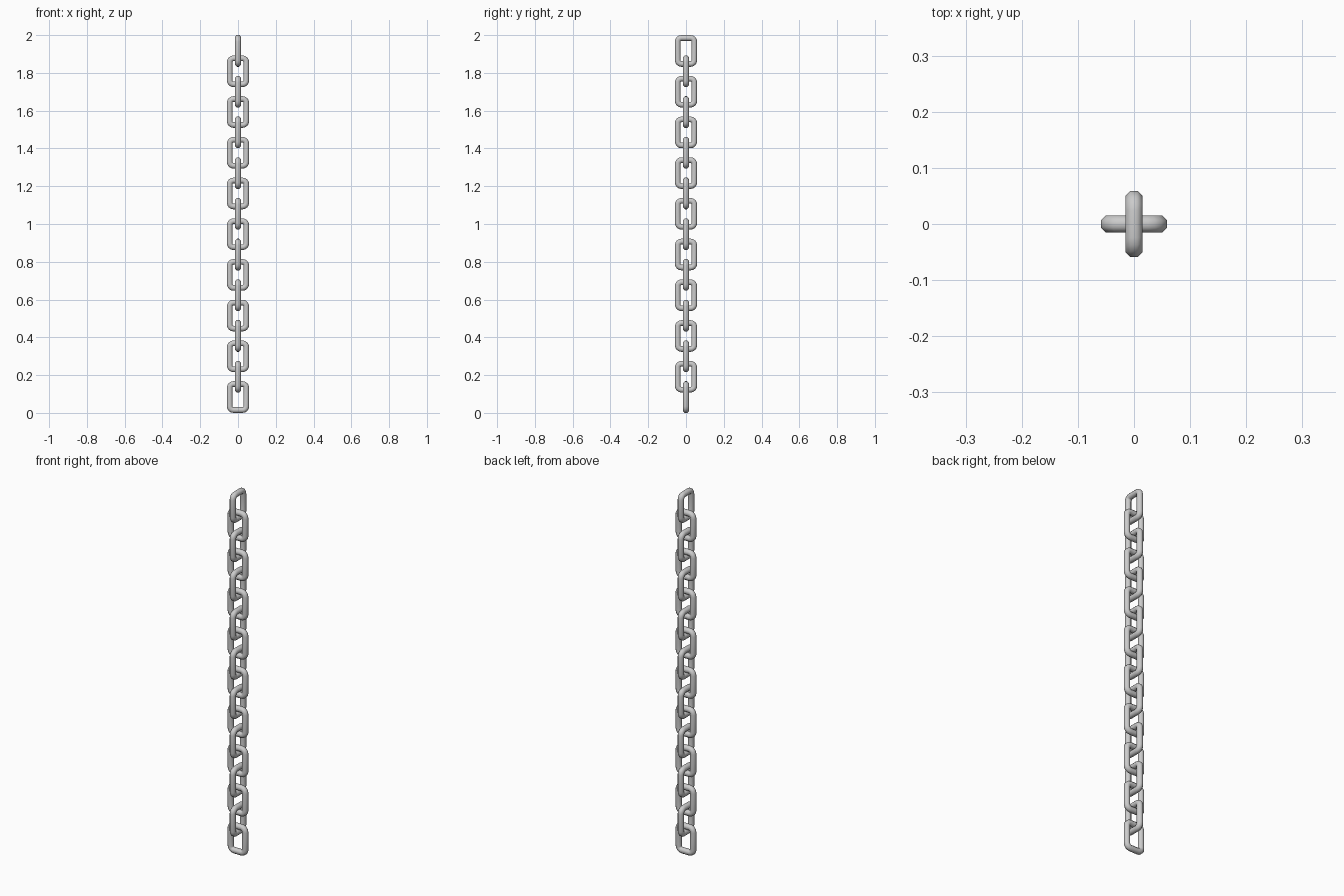
import bpy, bmesh
from math import pi, sin, cos

if "Cube" in bpy.data.objects:
    bpy.data.objects.remove(bpy.data.objects["Cube"])

COUNT = 18
R = 0.015                      # wire half thickness
SIDES = 8                      # octagonal wire
H = (2 + (COUNT - 1) * 4 * R) / COUNT   # link height so links just touch
PITCH = H - 4 * R
HALF_W = 0.059
BEND = 0.02                    # corner radius of the wire centreline
SEG = 4                        # segments per corner


def link_mesh():
    # Sweep an octagon around a rounded rectangle in the xz plane
    bm = bmesh.new()
    rv = R / cos(pi / SIDES)
    cx, cz = HALF_W - R - BEND, H / 2 - R - BEND
    rings = []
    for q, (sx, sz) in enumerate([(1, 1), (-1, 1), (-1, -1), (1, -1)]):
        for s in range(SEG + 1):
            a = (q + s / SEG) * pi / 2
            ring = []
            for k in range(SIDES):
                t = (k + 0.5) * 2 * pi / SIDES
                d = BEND + rv * cos(t)
                ring.append(bm.verts.new((sx * cx + d * cos(a), rv * sin(t),
                                          sz * cz + d * sin(a))))
            rings.append(ring)
    for i, a in enumerate(rings):
        b = rings[(i + 1) % len(rings)]
        for k in range(SIDES):
            j = (k + 1) % SIDES
            bm.faces.new((a[k], a[j], b[j], b[k]))
    bmesh.ops.recalc_face_normals(bm, faces=bm.faces)
    for f in bm.faces:
        f.smooth = True
    me = bpy.data.meshes.new("chain_link")
    bm.to_mesh(me)
    bm.free()
    return me


# Stack of links, each turned a quarter from the one below
mesh = link_mesh()
for i in range(COUNT):
    ob = bpy.data.objects.new(f"chain_link_{i + 1:02d}", mesh)
    ob.location.z = H / 2 + i * PITCH
    ob.rotation_euler.z = (i % 2) * pi / 2
    bpy.context.collection.objects.link(ob)
